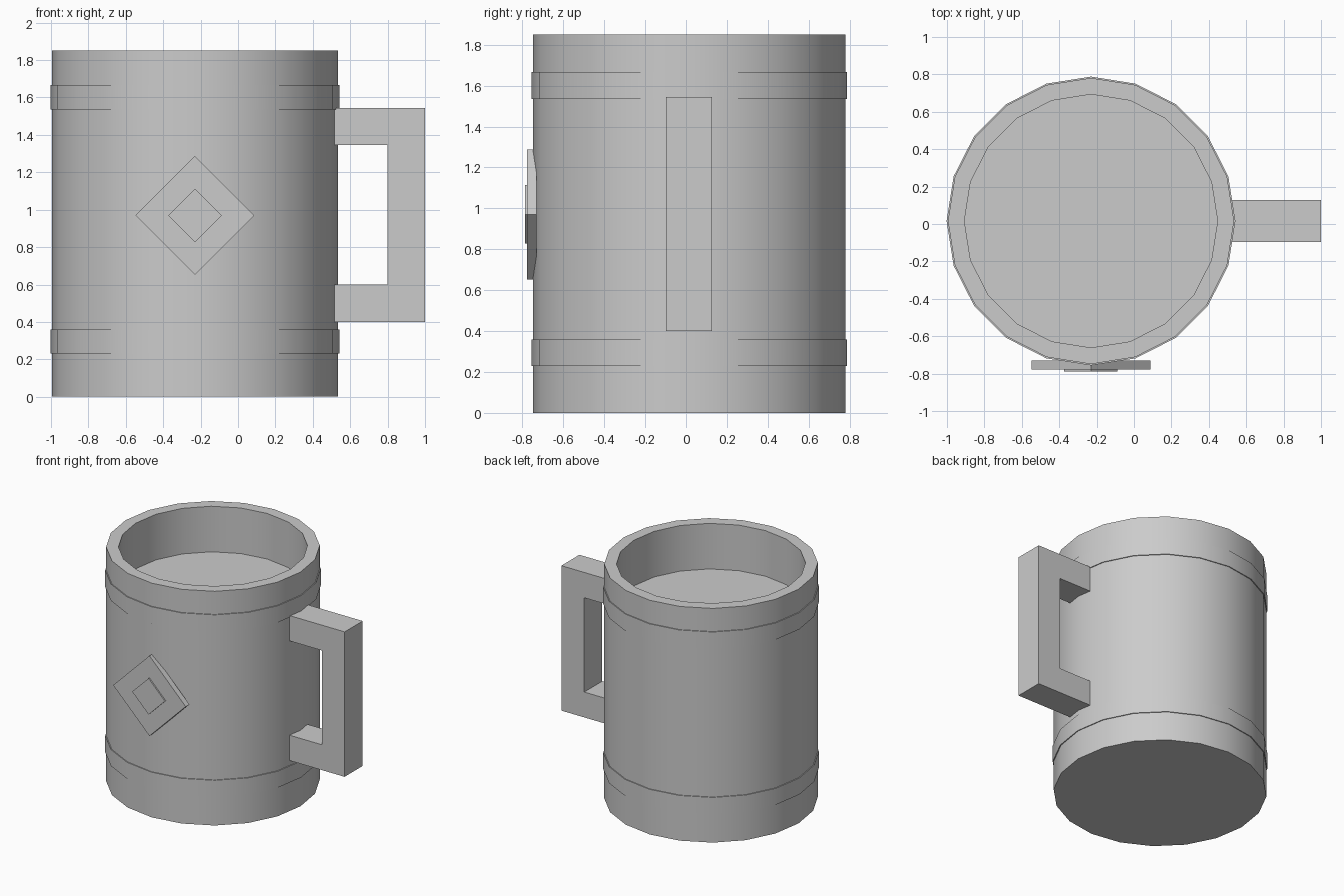
import bpy, bmesh, math

if "Cube" in bpy.data.objects:
    bpy.data.objects.remove(bpy.data.objects["Cube"])

CX, CY, SIDES = -0.23, 0.016, 20


def finish(name, bm, smooth=False):
    bmesh.ops.recalc_face_normals(bm, faces=bm.faces)
    me = bpy.data.meshes.new(name)
    bm.to_mesh(me)
    bm.free()
    ob = bpy.data.objects.new(name, me)
    bpy.context.collection.objects.link(ob)
    if smooth:
        bpy.ops.object.select_all(action='DESELECT')
        ob.select_set(True)
        bpy.context.view_layer.objects.active = ob
        bpy.ops.object.shade_smooth_by_angle(angle=math.radians(30))
    return ob


def lathe(name, profile, closed=False):
    """Revolve an (r, z) profile; open profiles get a cap at both ends."""
    bm = bmesh.new()
    rings = []
    for r, z in profile:
        rings.append([bm.verts.new((CX + r * math.cos(2 * math.pi * i / SIDES),
                                    CY + r * math.sin(2 * math.pi * i / SIDES), z))
                      for i in range(SIDES)])
    pairs = list(zip(rings, rings[1:]))
    if closed:
        pairs.append((rings[-1], rings[0]))
    for a, b in pairs:
        for i in range(SIDES):
            j = (i + 1) % SIDES
            bm.faces.new((a[i], a[j], b[j], b[i]))
    if not closed:
        bm.faces.new(rings[0])
        bm.faces.new(rings[-1])
    return finish(name, bm, smooth=True)


def extrude_xz(name, outline, y0, y1):
    """Extrude an (x, z) outline along y."""
    bm = bmesh.new()
    face = bm.faces.new([bm.verts.new((x, y0, z)) for x, z in outline])
    ext = bmesh.ops.extrude_face_region(bm, geom=[face])
    verts = [v for v in ext["geom"] if isinstance(v, bmesh.types.BMVert)]
    bmesh.ops.translate(bm, verts=verts, vec=(0, y1 - y0, 0))
    return finish(name, bm)


def diamond(h, z=0.97):
    return [(CX - h, z), (CX, z - h), (CX + h, z), (CX, z + h)]


# Hollow mug body, filled up to the drink level
lathe("mug_body", [(0.765, 0), (0.765, 1.85), (0.677, 1.85), (0.677, 1.49)])

# Two thin hoops around the body
for name, z0, z1 in (("lower_band", 0.23, 0.36), ("upper_band", 1.535, 1.667)):
    lathe(name, [(0.74, z0), (0.772, z0), (0.772, z1), (0.74, z1)], closed=True)

# Square C-shaped handle
extrude_xz("handle", [(0.49, 0.40), (1.0, 0.40), (1.0, 1.545), (0.49, 1.545),
                      (0.49, 1.345), (0.80, 1.345), (0.80, 0.60), (0.49, 0.60)],
           -0.097, 0.128)

# Stacked diamond plates on the front
extrude_xz("diamond_plate", diamond(0.317), -0.777, -0.731)
extrude_xz("diamond_centre", diamond(0.143), -0.788, -0.76)
